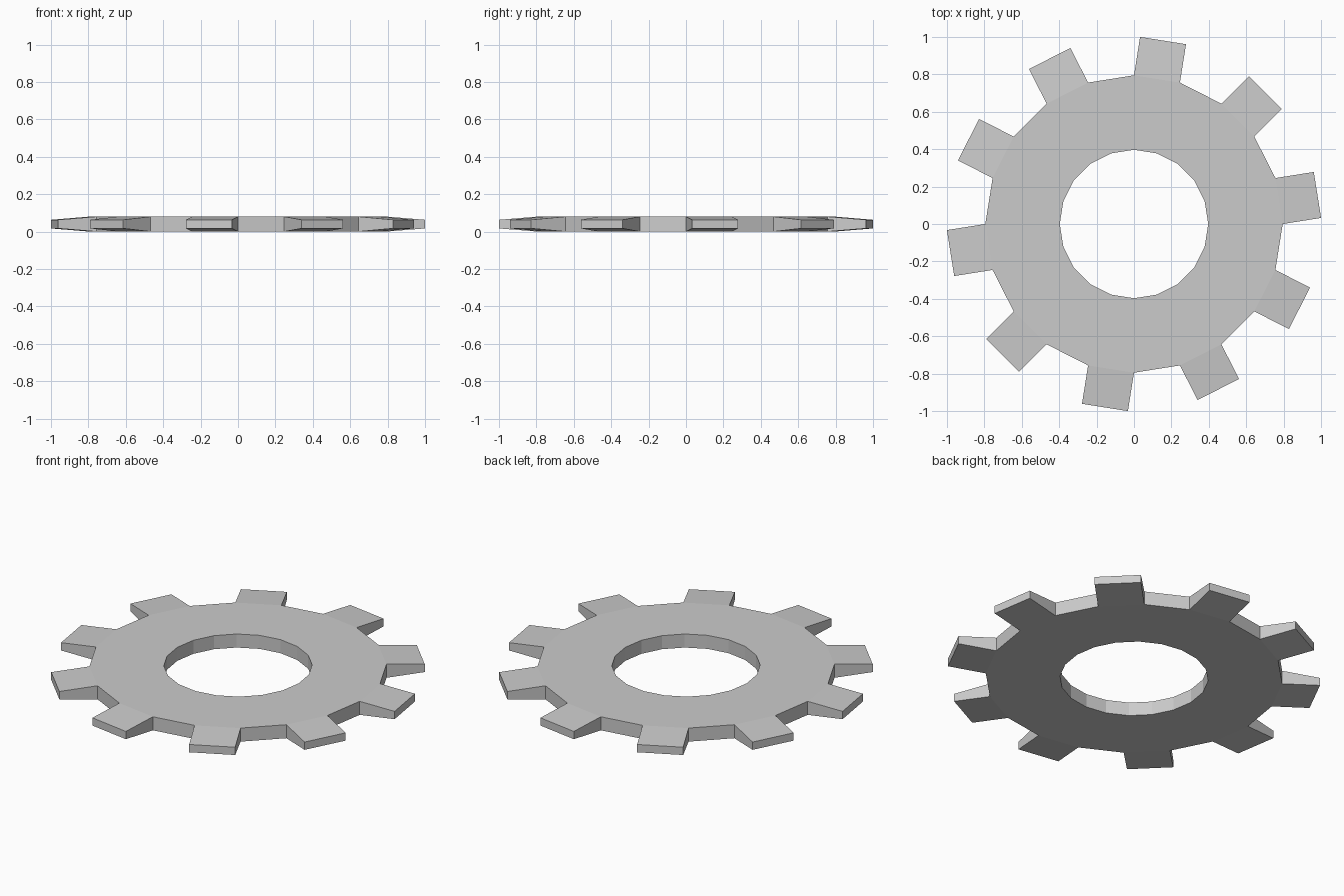
import bpy, bmesh
from math import cos, sin, pi

if "Cube" in bpy.data.objects:
    bpy.data.objects.remove(bpy.data.objects["Cube"])

TEETH = 10
SIDES = TEETH * 2
R_HOLE, R_ROOT, R_TIP = 0.397, 0.795, 0.993   # R_TIP is measured to the middle of the tip face
H, TIP_LOW, TIP_HIGH = 0.08, 0.017, 0.063
STEP = 2 * pi / SIDES

bm = bmesh.new()


def ring(radius, z):
    return [bm.verts.new((radius * cos(i * STEP), radius * sin(i * STEP), z)) for i in range(SIDES)]


def tip(angle, z):
    # tip edge, as wide as the tooth root
    half = R_ROOT * sin(STEP / 2)
    return [bm.verts.new((R_TIP * cos(angle) - s * half * sin(angle),
                          R_TIP * sin(angle) + s * half * cos(angle), z)) for s in (-1, 1)]


# flat ring body
hole_low, hole_high = ring(R_HOLE, 0), ring(R_HOLE, H)
root_low, root_high = ring(R_ROOT, 0), ring(R_ROOT, H)
for i in range(SIDES):
    j = (i + 1) % SIDES
    bm.faces.new((hole_high[i], root_high[i], root_high[j], hole_high[j]))
    bm.faces.new((hole_low[j], root_low[j], root_low[i], hole_low[i]))
    bm.faces.new((hole_low[i], hole_high[i], hole_high[j], hole_low[j]))
    a, b, c, d = root_low[i], root_low[j], root_high[j], root_high[i]
    if i % 2:
        # gap between teeth
        bm.faces.new((a, b, c, d))
    else:
        # tooth, thinning towards the tip
        angle = (i + 0.5) * STEP
        e, f = tip(angle, TIP_LOW)
        h, g = tip(angle, TIP_HIGH)
        for quad in ((a, b, f, e), (b, c, g, f), (c, d, h, g), (d, a, e, h), (e, f, g, h)):
            bm.faces.new(quad)

bmesh.ops.recalc_face_normals(bm, faces=bm.faces)
mesh = bpy.data.meshes.new("gear")
bm.to_mesh(mesh)
bm.free()
bpy.context.collection.objects.link(bpy.data.objects.new("gear", mesh))
